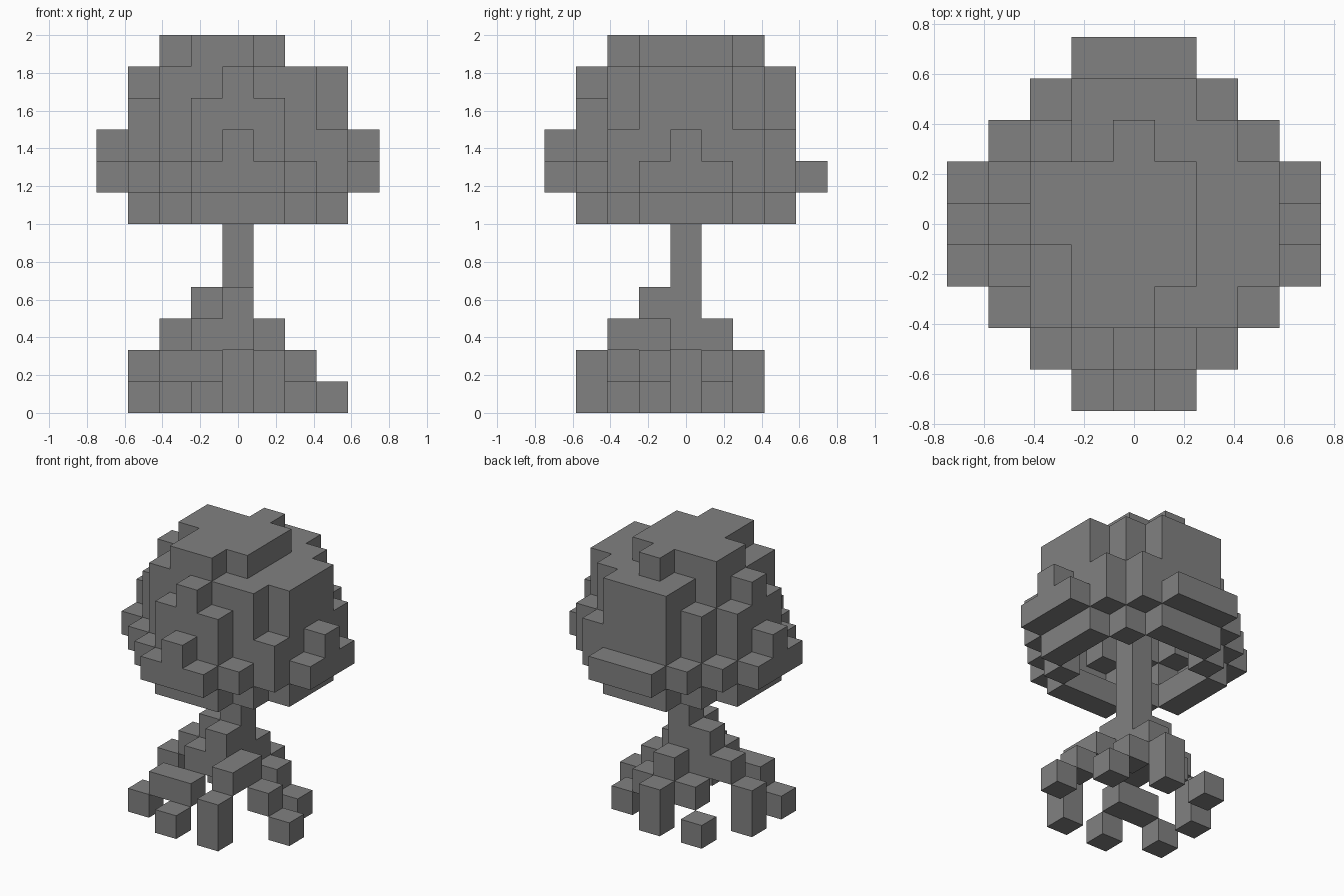
import bpy
import bmesh
from mathutils import Vector

cube = bpy.data.objects.get("Cube")
if cube:
    bpy.data.objects.remove(cube)

UNIT = 1 / 6
SIDES = [Vector(d) for d in ((1, 0, 0), (-1, 0, 0), (0, 1, 0), (0, -1, 0), (0, 0, 1), (0, 0, -1))]

grey = bpy.data.materials.new("plain_grey")
grey.use_nodes = True
colour = (0.22, 0.22, 0.22, 1)
grey.diffuse_color = colour
grey.node_tree.nodes["Principled BSDF"].inputs["Base Color"].default_value = colour


def shifted(cell, side):
    return tuple(int(c + s) for c, s in zip(cell, side))


def build_blocks(name, cells, hidden_by):
    """Make one mesh of the exposed faces of a set of grid cells."""
    bm = bmesh.new()
    for cell in sorted(cells):
        centre = Vector(cell) + Vector((0, 0, 0.5))
        for side in SIDES:
            if shifted(cell, side) in hidden_by:
                continue
            u = Vector((side.y, side.z, side.x))
            v = side.cross(u)
            corners = [(-1, -1), (1, -1), (1, 1), (-1, 1)]
            bm.faces.new([bm.verts.new((centre + (side + a * u + b * v) / 2) * UNIT)
                          for a, b in corners])
    bmesh.ops.remove_doubles(bm, verts=bm.verts, dist=UNIT / 100)
    mesh = bpy.data.meshes.new(name)
    bm.to_mesh(mesh)
    bm.free()
    mesh.materials.append(grey)
    obj = bpy.data.objects.new(name, mesh)
    bpy.context.collection.objects.link(obj)


# Crown: a height letter for every column, back row first
CROWN_MAP = [
    "...aaa...",
    "..adddb..",
    ".acdeddb.",
    "aceeeedda",
    "bdeeeeddb",
    "acdeeedda",
    ".adeeddb.",
    "..acdca..",
    "...aba...",
]


def in_octagon(i, j, n):
    return max(abs(i), abs(j)) <= n and abs(i) + abs(j) <= n + 1


solid = set()
for row, line in enumerate(CROWN_MAP):
    for col, letter in enumerate(line):
        if letter == ".":
            continue
        i, j = col - 4, 4 - row
        low = 5 if in_octagon(i, j, 2) else 6 if in_octagon(i, j, 3) else 7
        for k in range(low, 8 + ord(letter) - ord("a")):
            solid.add((i, j, k))

# Keep only the hollow shell, open underneath
crown = {c for c in solid if c[2] > 5 and any(shifted(c, s) not in solid for s in SIDES)}

# Trunk
trunk = {(0, 0, k) for k in range(2, 11)}

# Roots: cells of each branch stepping down to the ground
ROOTS = {
    "left_front": [(0, -1, 3), (0, -1, 2), (1, -1, 2), (1, -2, 2), (1, -3, 1), (1, -3, 0)],
    "left_side": [(2, -1, 1), (3, -1, 0)],
    "right_front": [(-1, -1, 2), (-1, -2, 1), (-2, -2, 1), (-1, -3, 0), (-3, -2, 0)],
    "right_side": [(-1, 0, 3), (-1, 0, 2), (-2, 0, 2), (-3, 0, 1), (-3, 0, 0)],
    "back": [(0, 1, 2), (0, 2, 1), (0, 2, 0)],
    "back_corners": [(1, 1, 1), (2, 1, 0), (-1, 1, 1), (-2, 2, 0)],
}

everything = set(crown) | trunk
for cells in ROOTS.values():
    everything |= set(cells)

build_blocks("crown", crown, everything)
build_blocks("trunk", trunk - crown, everything)
for name, cells in ROOTS.items():
    build_blocks("root_" + name, set(cells), everything)
